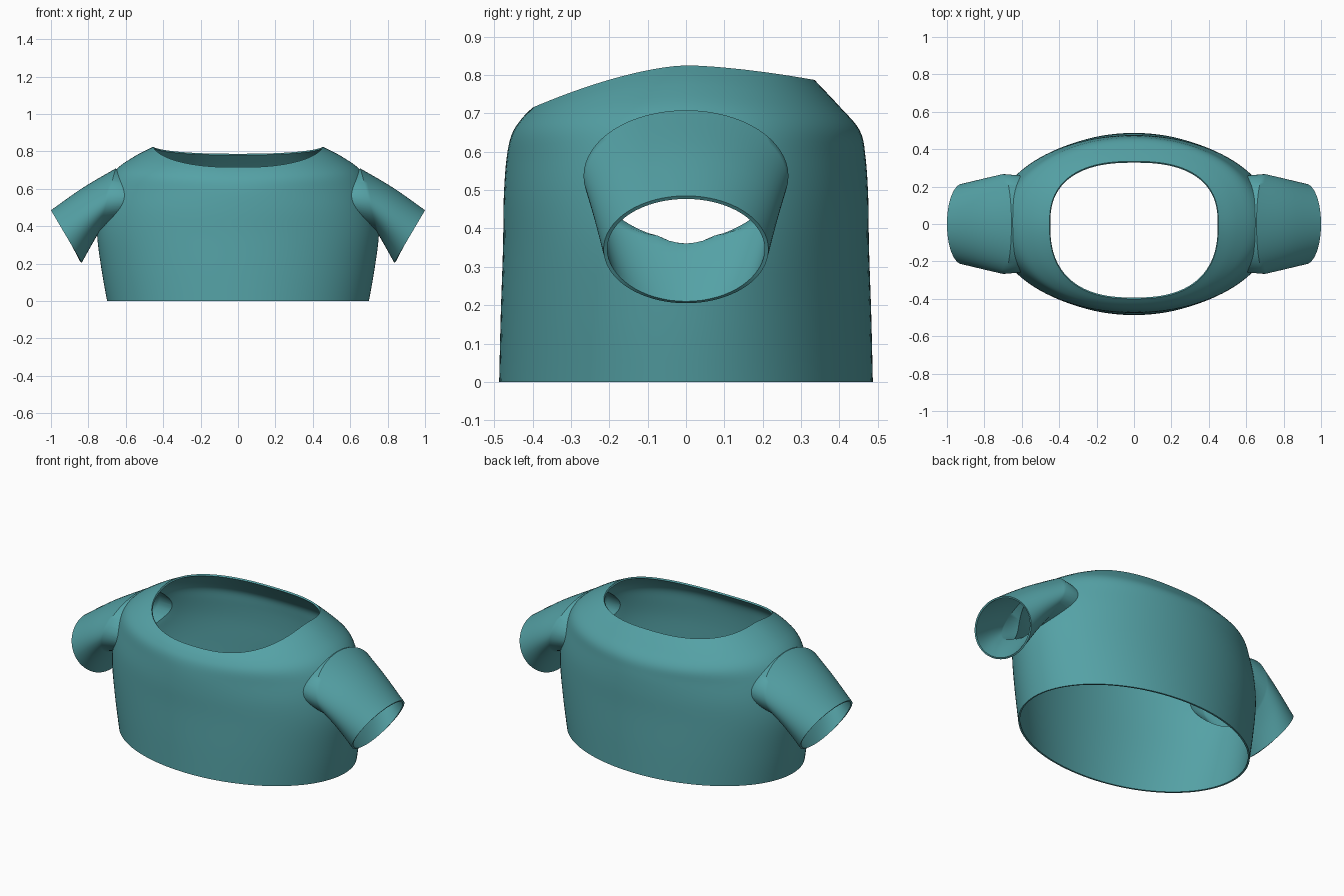
import bpy, bmesh
from math import sin, cos, pi, copysign, radians

if "Cube" in bpy.data.objects:
    bpy.data.objects.remove(bpy.data.objects["Cube"])

fabric = bpy.data.materials.new("teal_fabric")
fabric.diffuse_color = (0.09, 0.36, 0.38, 1)
fabric.use_nodes = True
fabric.node_tree.nodes["Principled BSDF"].inputs["Base Color"].default_value = fabric.diffuse_color
cap_mat = bpy.data.materials.new("temporary_cap")


def loft(name, rings):
    """Skin rings into a closed solid; end caps get material 1."""
    bm = bmesh.new()
    loops = [[bm.verts.new(p) for p in ring] for ring in rings]
    n = len(loops[0])
    for a, b in zip(loops, loops[1:]):
        for i in range(n):
            bm.faces.new((a[i], a[(i + 1) % n], b[(i + 1) % n], b[i]))
    for loop in (loops[0], loops[-1]):
        mid = bm.verts.new([sum(v.co[k] for v in loop) / n for k in range(3)])
        for i in range(n):
            bm.faces.new((loop[i], loop[(i + 1) % n], mid)).material_index = 1
    bmesh.ops.recalc_face_normals(bm, faces=bm.faces)
    mesh = bpy.data.meshes.new(name)
    bm.to_mesh(mesh)
    bm.free()
    mesh.materials.append(fabric)
    mesh.materials.append(cap_mat)
    obj = bpy.data.objects.new(name, mesh)
    bpy.context.collection.objects.link(obj)
    return obj


def spline(rows, steps):
    """Catmull-Rom interpolation through rows of numbers."""
    out = []
    for i in range(len(rows) - 1):
        p = [rows[max(0, min(len(rows) - 1, i + k))] for k in (-1, 0, 1, 2)]
        for s in range(steps):
            t = s / steps
            out.append([0.5 * (2 * b + (c - a) * t + (2 * a - 5 * b + 4 * c - d) * t * t
                               + (3 * b - a - 3 * c + d) * t ** 3) for a, b, c, d in zip(*p)])
    return out + [list(rows[-1])]


# Body rows: side x, z; front depth, z; back depth, z; squareness
body_rows = [
    (0.452, 0.825, 0.400, 0.715, 0.335, 0.787, 2.5),
    (0.550, 0.775, 0.430, 0.684, 0.400, 0.718, 2.35),
    (0.655, 0.700, 0.455, 0.643, 0.453, 0.655, 2.15),
    (0.715, 0.600, 0.468, 0.580, 0.468, 0.585, 2.0),
    (0.745, 0.480, 0.475, 0.480, 0.475, 0.480, 2.0),
    (0.753, 0.350, 0.477, 0.350, 0.477, 0.350, 2.0),
    (0.730, 0.170, 0.483, 0.170, 0.483, 0.170, 2.0),
    (0.700, 0.000, 0.487, 0.000, 0.487, 0.000, 2.0),
]


def body_ring(row, n=128):
    sx, sz, fy, fz, by, bz, e = row
    pts = []
    for i in range(n):
        c, s = cos(2 * pi * i / n), sin(2 * pi * i / n)
        x = copysign(abs(c) ** (2 / e), c)
        y = copysign(abs(s) ** (2 / e), s)
        depth, z = (by, bz) if s > 0 else (fy, fz)
        pts.append((sx * x, depth * y, sz + (z - sz) * abs(y) ** 1.55))
    return pts


shirt = loft("shirt", [body_ring(r) for r in spline(body_rows, 5)])

# Sleeve rows: top x, z; bottom x, z; half width
sleeve_rows = [
    (0.500, 0.660, 0.600, 0.420, 0.255),
    (0.655, 0.708, 0.745, 0.365, 0.267),
    (0.830, 0.605, 0.785, 0.295, 0.242),
    (1.000, 0.485, 0.835, 0.205, 0.215),
]


def sleeve_ring(row, side, n=64):
    tx, tz, bx, bz, w = row
    pts = []
    for i in range(n):
        c, s = cos(2 * pi * i / n), sin(2 * pi * i / n)
        pts.append((side * ((tx + bx) / 2 + (tx - bx) / 2 * c), w * s,
                    (tz + bz) / 2 + (tz - bz) / 2 * c))
    return pts


def apply(obj, mod):
    bpy.context.view_layer.objects.active = obj
    bpy.ops.object.modifier_apply(modifier=mod.name)


# Join both sleeves to the body as one solid
for side in (-1, 1):
    rows = [sleeve_rows[0]] + spline(sleeve_rows[1:], 5)
    sleeve = loft("sleeve", [sleeve_ring(r, side) for r in rows])
    mod = shirt.modifiers.new("join", 'BOOLEAN')
    mod.operation, mod.solver, mod.object = 'UNION', 'EXACT', sleeve
    apply(shirt, mod)
    bpy.data.objects.remove(sleeve)

# Open the neck, hem and cuffs
bm = bmesh.new()
bm.from_mesh(shirt.data)
bmesh.ops.delete(bm, geom=[f for f in bm.faces if f.material_index == 1], context='FACES')
bmesh.ops.remove_doubles(bm, verts=bm.verts, dist=0.0005)
bm.to_mesh(shirt.data)
bm.free()
shirt.data.materials.pop(index=1)

# Cloth thickness, inwards
mod = shirt.modifiers.new("thickness", 'SOLIDIFY')
mod.thickness, mod.offset = 0.01, -1
apply(shirt, mod)
shirt.select_set(True)
bpy.ops.object.shade_smooth_by_angle(angle=radians(40))
